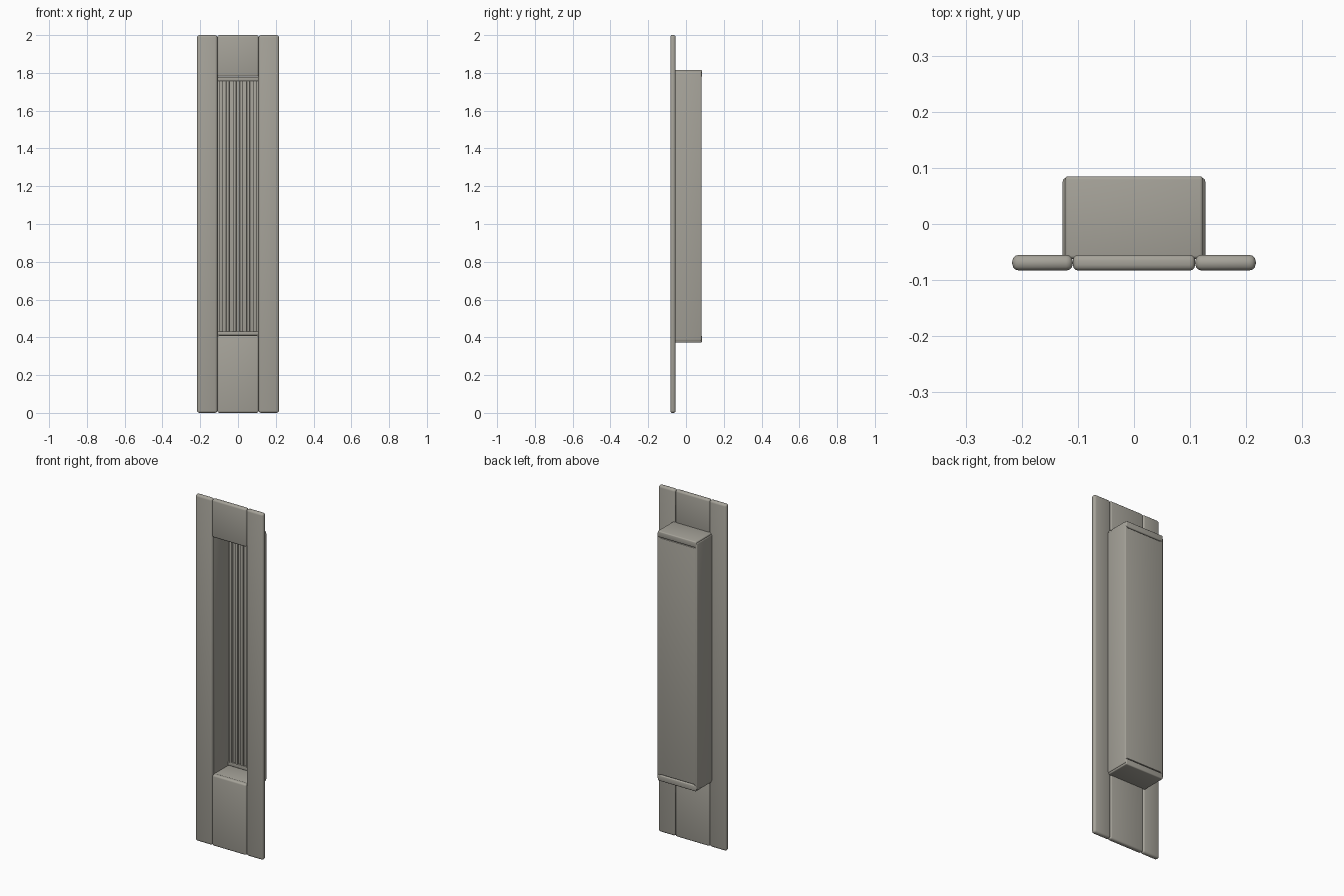
import bpy, bmesh
from mathutils import Vector

if "Cube" in bpy.data.objects:
    bpy.data.objects.remove(bpy.data.objects["Cube"])

grey = bpy.data.materials.new("warm grey paint")
grey.diffuse_color = (0.38, 0.365, 0.32, 1)
grey.use_nodes = True
grey.node_tree.nodes["Principled BSDF"].inputs["Base Color"].default_value = grey.diffuse_color


def slab(name, x, y, z, bevel=0.006, segments=3):
    """Rounded board given as (min, max) on every axis."""
    lo, hi = Vector((x[0], y[0], z[0])), Vector((x[1], y[1], z[1]))
    bm = bmesh.new()
    bmesh.ops.create_cube(bm, size=1)
    for v in bm.verts:
        v.co = Vector((lo[i] + (v.co[i] + 0.5) * (hi[i] - lo[i]) for i in range(3)))
    bmesh.ops.bevel(bm, geom=bm.edges[:], offset=bevel, segments=segments,
                    profile=0.5, affect='EDGES', clamp_overlap=True)
    mesh = bpy.data.meshes.new(name)
    bm.to_mesh(mesh)
    bm.free()
    mesh.materials.append(grey)
    obj = bpy.data.objects.new(name, mesh)
    bpy.context.collection.objects.link(obj)
    bpy.ops.object.select_all(action='DESELECT')
    obj.select_set(True)
    bpy.context.view_layer.objects.active = obj
    bpy.ops.object.shade_smooth_by_angle()
    return obj


# Front frame: two full-height stiles and two rails around the opening
FACE = (-0.083, -0.055)
for side, x in (("left", (-0.217, -0.109)), ("right", (0.109, 0.217))):
    slab(side + "_stile", x, FACE, (0, 2), 0.012)
slab("top_rail", (-0.109, 0.109), FACE, (1.78, 2), 0.01)
slab("bottom_rail", (-0.109, 0.109), FACE, (0, 0.41), 0.01)

# Recessed box behind the opening
for side, x in (("left", (-0.127, -0.107)), ("right", (0.107, 0.127))):
    slab(side + "_wall", x, (-0.062, 0.082), (0.382, 1.806))
slab("box_top", (-0.123, 0.123), (-0.062, 0.085), (1.78, 1.815))
slab("box_bottom", (-0.123, 0.123), (-0.062, 0.085), (0.373, 0.408))
slab("back_panel", (-0.121, 0.121), (0.07, 0.083), (0.411, 1.777), 0.003)

# Ledges above and below the fluting
slab("upper_ledge", (-0.107, 0.107), (0.06, 0.072), (1.757, 1.778), 0.003)
slab("lower_ledge", (-0.107, 0.107), (0.06, 0.072), (0.41, 0.432), 0.003)

# Vertical flutes on the inner face of the back panel
COUNT, PITCH = 6, 0.036
for i in range(COUNT):
    c = (i - (COUNT - 1) / 2) * PITCH
    slab(f"flute_{i + 1}", (c - 0.009, c + 0.009), (0.058, 0.072), (0.43, 1.758), 0.004)
